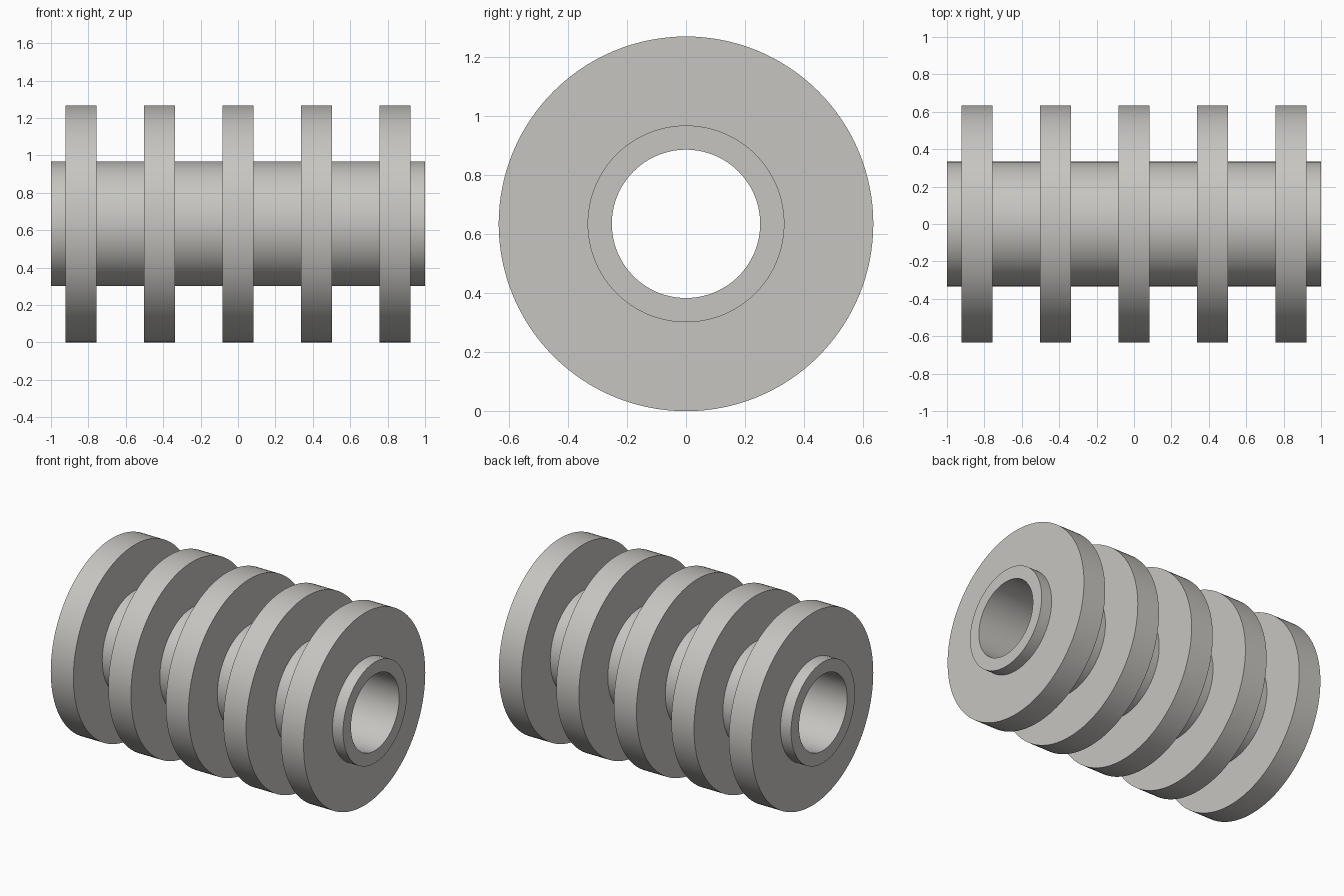
import bpy, bmesh, math

if "Cube" in bpy.data.objects:
    bpy.data.objects.remove(bpy.data.objects["Cube"])

R_FIN, R_HUB, R_BORE = 0.634, 0.333, 0.251
FIN_W, PITCH, SEG = 0.165, 0.42, 128

# Half section: finned outside, straight bore inside
profile = [(-1.0, R_BORE), (-1.0, R_HUB)]
for i in range(-2, 3):
    a, b = i * PITCH - FIN_W / 2, i * PITCH + FIN_W / 2
    profile += [(a, R_HUB), (a, R_FIN), (b, R_FIN), (b, R_HUB)]
profile += [(1.0, R_HUB), (1.0, R_BORE)]

# Revolve the section around the x axis
bm = bmesh.new()
rings = []
for s in range(SEG):
    t = 2 * math.pi * s / SEG
    rings.append([bm.verts.new((x, r * math.sin(t), R_FIN + r * math.cos(t)))
                  for x, r in profile])
n = len(profile)
for s in range(SEG):
    p, q = rings[s], rings[(s + 1) % SEG]
    for k in range(n):
        m = (k + 1) % n
        bm.faces.new((p[k], p[m], q[m], q[k]))
bmesh.ops.recalc_face_normals(bm, faces=bm.faces)

mesh = bpy.data.meshes.new("finned_sleeve")
bm.to_mesh(mesh)
bm.free()
obj = bpy.data.objects.new("finned_sleeve", mesh)
bpy.context.collection.objects.link(obj)

# Plain warm grey
mat = bpy.data.materials.new("warm grey")
mat.diffuse_color = (0.57, 0.56, 0.53, 1)
mat.use_nodes = True
mat.node_tree.nodes["Principled BSDF"].inputs["Base Color"].default_value = mat.diffuse_color
mesh.materials.append(mat)

# Smooth curved walls, crisp rims
bpy.context.view_layer.objects.active = obj
obj.select_set(True)
bpy.ops.object.shade_smooth_by_angle(angle=math.radians(30))
